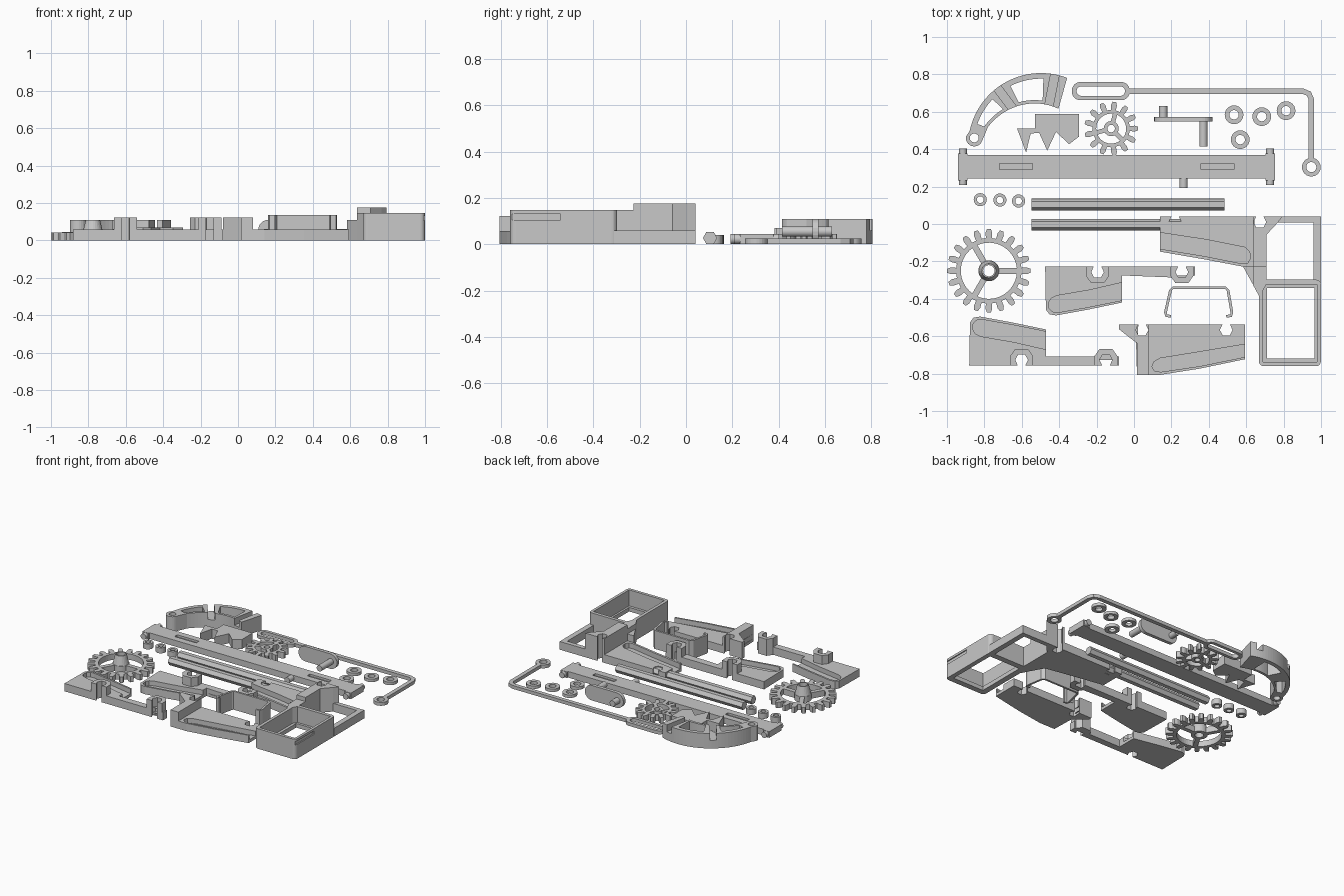
import bpy, math
from math import sin, cos, radians, pi

if "Cube" in bpy.data.objects:
    bpy.data.objects.remove(bpy.data.objects["Cube"])

grey = bpy.data.materials.new("plain_grey")
grey.diffuse_color = (0.58, 0.58, 0.58, 1)
grey.use_nodes = True
grey.node_tree.nodes["Principled BSDF"].inputs["Base Color"].default_value = grey.diffuse_color


def prism(name, outline, z0, z1, holes=()):
    """Flat outline with optional holes, extruded from z0 to z1."""
    cu = bpy.data.curves.new(name, 'CURVE')
    cu.dimensions, cu.fill_mode, cu.extrude = '2D', 'BOTH', (z1 - z0) / 2
    for pts in [outline, *holes]:
        s = cu.splines.new('POLY')
        s.points.add(len(pts) - 1)
        for p, (x, y) in zip(s.points, pts):
            p.co = (x, y, 0, 1)
        s.use_cyclic_u = True
    ob = bpy.data.objects.new(name, cu)
    bpy.context.collection.objects.link(ob)
    ob.location.z = (z0 + z1) / 2
    bpy.ops.object.select_all(action='DESELECT')
    ob.select_set(True)
    bpy.context.view_layer.objects.active = ob
    bpy.ops.object.convert(target='MESH')
    ob = bpy.context.object
    ob.data.materials.clear()
    ob.data.materials.append(grey)
    for f in ob.data.polygons:
        f.use_smooth = False
    return ob


def arc(cx, cy, r, a0, a1, n=16):
    return [(cx + r * cos(radians(a0 + (a1 - a0) * i / n)),
             cy + r * sin(radians(a0 + (a1 - a0) * i / n))) for i in range(n + 1)]


def circle(cx, cy, r, n=24):
    return arc(cx, cy, r, 0, 360, n)[:-1]


def rect(x0, x1, y0, y1):
    return [(x0, y0), (x1, y0), (x1, y1), (x0, y1)]


def rounded(x0, x1, y0, y1, r):
    return (arc(x1 - r, y1 - r, r, 0, 90, 6) + arc(x0 + r, y1 - r, r, 90, 180, 6)
            + arc(x0 + r, y0 + r, r, 180, 270, 6) + arc(x1 - r, y0 + r, r, 270, 360, 6))


def box(name, x0, x1, y0, y1, z0, z1):
    return prism(name, rect(x0, x1, y0, y1), z0, z1)


def cylinder(name, r, length, loc, axis, sides=24):
    rot = (pi / 2, 0, 0) if axis == 'Y' else (0, pi / 2, 0)
    bpy.ops.mesh.primitive_cylinder_add(vertices=sides, radius=r, depth=length, location=loc, rotation=rot)
    ob = bpy.context.object
    ob.name = name
    ob.data.materials.append(grey)
    if sides > 8:
        bpy.ops.object.shade_smooth_by_angle()
    return ob


def ribbon(path, w):
    """Outline of a strip of width w along a path."""
    left, right = [], []
    for i, (x, y) in enumerate(path):
        (ax, ay), (bx, by) = path[max(i - 1, 0)], path[min(i + 1, len(path) - 1)]
        d = math.hypot(bx - ax, by - ay)
        nx, ny = -(by - ay) / d * w / 2, (bx - ax) / d * w / 2
        left.append((x + nx, y + ny))
        right.append((x - nx, y - ny))
    return left + right[::-1]


def cut(ob, cutter):
    cutter.hide_render = True
    cutter.hide_set(True)
    m = ob.modifiers.new("cut", 'BOOLEAN')
    m.operation, m.object, m.solver = 'DIFFERENCE', cutter, 'EXACT'


def notch(cx, y):
    """Hexagonal bearing notch opening upward at the edge, left to right."""
    return [(cx + a, y - b) for a, b in ((-.02, 0), (-.034, .03), (-.018, .06),
                                         (.018, .06), (.034, .03), (.02, 0))]


# Curved quadrant lever with two windows and slotted ribs
QX, QY = -.50, .42
def inner(a, add=0):
    r = .22 + .09 * ((a - 65) / 100) ** 2 + add
    return (QX + r * cos(radians(a)), QY + r * sin(radians(a)))
window = lambda a, b: arc(QX, QY, .36, a, b) + [inner(b + (a - b) * i / 10, .018) for i in range(11)]
lever = prism("quadrant_lever",
              arc(QX, QY, .39, 69, 168, 30) + arc(-.857, .463, .045, 170, 330, 12)
              + [inner(160 - 95 * i / 20) for i in range(21)], 0, .11,
              [window(88, 117), window(136, 161), circle(-.857, .463, .024, 16)])
for a in (127, 79):
    ray = [(QX + r * cos(radians(a)), QY + r * sin(radians(a))) for r in (.15, .45)]
    cut(lever, prism("rib_slot_cutter", ribbon(ray, .045), .06, .2))

# Long bent link rod with a slotted eye and a round eye
prism("link_rod", ribbon([(-.035, .713), (.90, .713), (.932, .70), (.945, .67), (.945, .35)], .03), 0, .025)
prism("link_slot_eye", rounded(-.335, -.026, .665, .762, .045), 0, .025, [rounded(-.31, -.051, .688, .739, .0254)])
prism("link_round_eye", circle(.945, .307, .05), 0, .025, [circle(.945, .307, .027)])

# Pawl block with pointed teeth
prism("toothed_pawl", [(-.628, .513), (-.58, .385), (-.555, .487), (-.51, .49), (-.467, .395), (-.42, .495),
                       (-.35, .43), (-.297, .47), (-.297, .592), (-.532, .592), (-.532, .513)], 0, .07)


def gear(name, cx, cy, n, root, tip, ring, hub, bore, half, spoke, h, w):
    pitch = 360 / n
    pts = []
    for i in range(n):
        for f, r in ((-w, root), (-w * .95, root * .4 + tip * .6), (-w * .5, tip),
                     (w * .5, tip), (w * .95, root * .4 + tip * .6), (w, root)):
            a = radians(pitch * (i + f))
            pts.append((cx + r * cos(a), cy + r * sin(a)))
    holes = [circle(cx, cy, bore)]
    for k in range(3):
        a, b = spoke + 120 * k, spoke + 120 * (k + 1)
        o, u = [math.degrees(math.asin(half / r)) for r in (ring, hub)]
        holes.append(arc(cx, cy, ring, a + o, b - o) + arc(cx, cy, hub, b - u, a + u))
    return prism(name, pts, 0, h, holes)


# Gears; the large one has a tapered hub
gear("small_gear", -.125, .513, 13, .1, .144, .08, .04, .02, .012, 75, .045, .27)
GX, GY = -.779, -.247
gear("large_gear", GX, GY, 20, .175, .224, .15, .056, .03, .016, 0, .043, .29)
bpy.ops.mesh.primitive_cone_add(vertices=24, radius1=.055, radius2=.038, depth=.07, location=(GX, GY, .075))
hub = bpy.context.object
hub.name = "gear_hub"
hub.data.materials.append(grey)
cut(hub, prism("hub_bore_cutter", circle(GX, GY, .03), -.1, .3))

# Crank: rounded arm on edge with two pegs
arm = prism("crank_arm", rounded(.105, .418, -.055, .055, .0549), -.0125, .0125)
arm.rotation_euler.x = pi / 2
arm.location = (0, .563, .055)
cylinder("crank_short_peg", .022, .07, (.153, .60, .055), 'Y')
cylinder("crank_long_peg", .022, .14, (.368, .487, .055), 'Y')

# Washers and spacers
for x, y in ((.532, .587), (.68, .577), (.81, .609), (.565, .454)):
    prism("washer", circle(x, y, .05), 0, .022, [circle(x, y, .025)])
for x, y in ((-.825, .133), (-.72, .131), (-.62, .126)):
    prism("spacer", circle(x, y, .035), 0, .04, [circle(x, y, .018)])

# Long beam with end trunnions and two shallow slots
beam = box("beam", -.90, .705, .246, .371, 0, .045)
for x in (-.918, .725):
    box("beam_end", x - .026, x + .026, .236, .381, 0, .045)
    cylinder("beam_trunnion", .0215, .195, (x, .308, .0225), 'Y')
cylinder("beam_side_peg", .0215, .08, (.262, .235, .0225), 'Y')
for x in (-.635, .443):
    cut(beam, box("beam_slot_cutter", x - .088, x + .088, .294, .326, .03, .1))

# Hexagonal shafts, resting on a flat
for y in (.107, 0):
    cylinder("hex_shaft", .031, 1.03, (-.035, y, .027), 'X', 6)

# Pair of mirrored side plates with bearing bosses
def side_plate(dx, flip):
    T = lambda pts: [(x + dx, (-.978 - y) if flip else y) for x, y in pts]
    top = -.224
    edge = [(-.478, top)] + notch(-.198, top) + notch(.253, top) + [(.323, top), (.323, -.272), (-.067, -.272)]
    low = [(-.067, -.417), (-.25, -.455), (-.42, -.486), (-.455, -.48), (-.474, -.455)]
    slot = [(-.067, -.31), (-.24, -.35), (-.415, -.38), (-.447, -.395), (-.46, -.42), (-.456, -.45),
            (-.435, -.468), (-.41, -.47), (-.25, -.442), (-.067, -.405)]
    prism("side_plate_floor", T(edge + low), 0, .022)
    prism("side_plate_rim", T(edge + slot + low), .02, .057)
    for c in (-.198, .253):
        prism("bearing_boss", T([(c - .062, top)] + notch(c, top) + [(c + .062, top), (c + .062, top - .05),
              (c + .035, top - .088), (c - .035, top - .088), (c - .062, top - .05)]), 0, .122)
side_plate(0, False)
side_plate(-.406, True)

# Right side plate with a tall corner block
edge = [(.013, -.534)] + notch(.04, -.534) + notch(.49, -.534) + [(.59, -.534)]
low = [(.59, -.72), (.35, -.77), (.14, -.803), (.013, -.803)]
slot = [(.59, -.64), (.35, -.68), (.135, -.715), (.103, -.735), (.093, -.76), (.107, -.783),
        (.14, -.788), (.35, -.757), (.59, -.708)]
prism("guide_plate_floor", edge + low, 0, .022)
prism("guide_plate_rim", edge + slot + low, .02, .057)
prism("guide_plate_block", [(-.083, -.534)] + notch(.04, -.534) + [(.077, -.534), (.077, -.803), (.013, -.803),
      (.013, -.635), (-.083, -.56)], 0, .122)

# Spring clip
prism("spring_clip", ribbon([(.195, -.49), (.17, -.488), (.165, -.47), (.192, -.352), (.205, -.338), (.487, -.338),
      (.50, -.352), (.52, -.47), (.516, -.488), (.49, -.49)], .015), 0, .135)

# Main bracket: grooved plate, tall arm, web, thin bars
edge = [(.137, .043)] + notch(.217, .043) + [(.64, .043), (.64, -.225)]
slot = [(.58, -.225), (.38, -.187), (.137, -.145), (.137, -.13), (.38, -.17), (.57, -.208), (.605, -.205),
        (.62, -.18), (.615, -.145), (.59, -.122), (.38, -.08), (.137, -.043)]
prism("bracket_floor", edge + [(.58, -.225), (.38, -.187), (.137, -.145)], 0, .022)
prism("bracket_rim", edge + slot, .02, .06)
prism("bracket_arm", [(.633, .043)] + notch(.67, .043) + [(.79, .043), (.765, .01), (.705, -.055),
      (.705, -.225), (.633, -.225)], 0, .177)
prism("bracket_web", [(.633, -.224), (.705, -.224), (.705, -.32), (.667, -.385), (.633, -.322)], 0, .147)
prism("bracket_gusset", [(.58, -.225), (.634, -.225), (.634, -.322)], 0, .11)
prism("bracket_bar", [(.76, .043), (.996, .043), (.996, -.31), (.957, -.31), (.957, .01), (.76, .01)], 0, .06)

# Open rectangular frame with a low inner ledge and a side groove
frame = prism("frame_wall", rounded(.665, .996, -.757, -.295, .025), 0, .147, [rect(.688, .976, -.735, -.32)])
cut(frame, box("groove_cutter", .988, 1.05, -.75, -.54, .105, .13))
prism("frame_ledge", rect(.678, .986, -.745, -.31), 0, .03, [rect(.708, .962, -.715, -.338)])

# Centre the whole layout
for ob in bpy.data.objects:
    ob.location.x += .003
    ob.location.y -= .003
